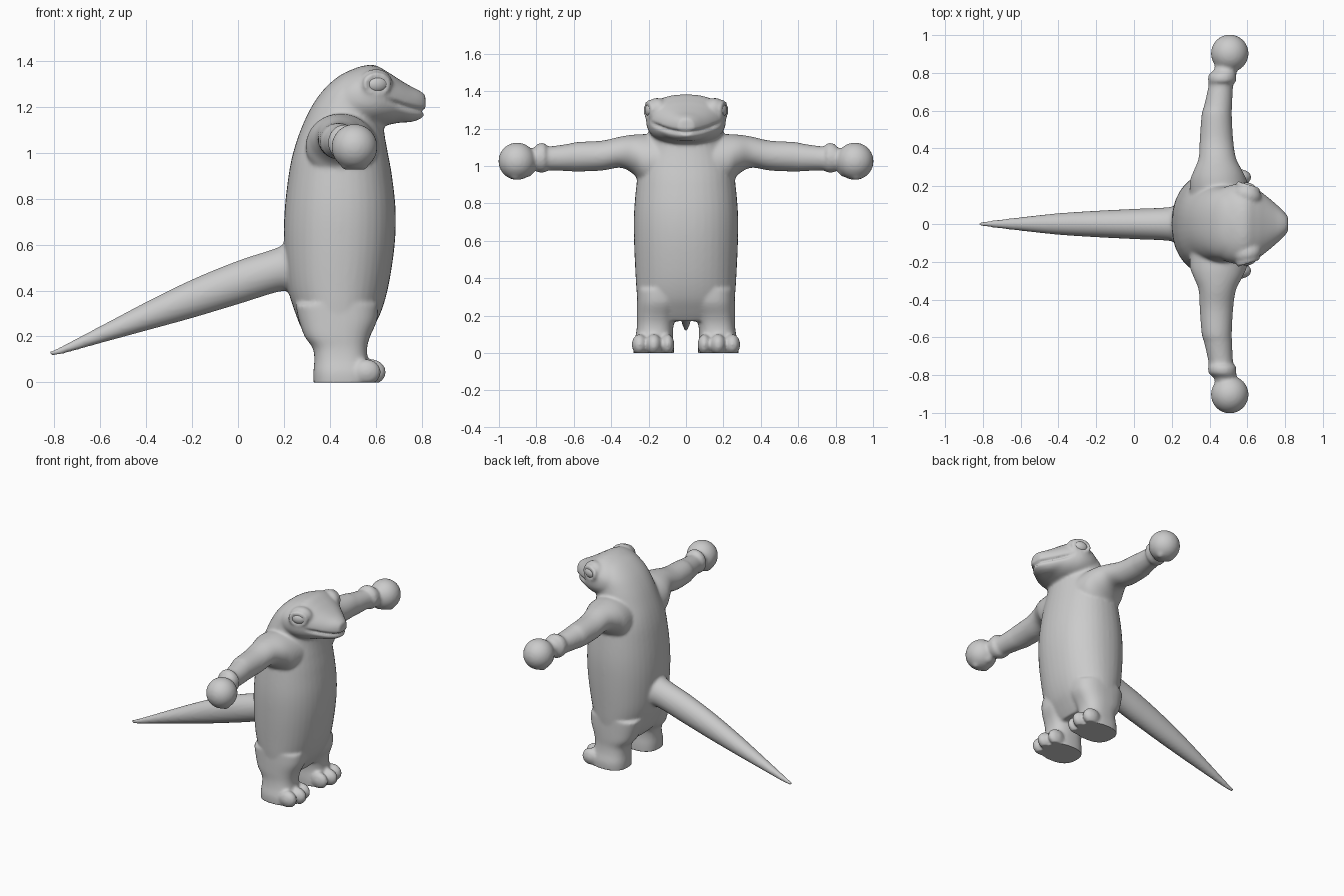
import bpy, bmesh, math
from mathutils import Matrix, Vector

if "Cube" in bpy.data.objects:
    bpy.data.objects.remove(bpy.data.objects["Cube"])

parts = []


def finish(bm, name):
    bmesh.ops.recalc_face_normals(bm, faces=bm.faces)
    me = bpy.data.meshes.new(name)
    bm.to_mesh(me)
    bm.free()
    ob = bpy.data.objects.new(name, me)
    bpy.context.collection.objects.link(ob)
    return ob


def spline(rows, n=6):
    """Catmull-Rom through rows of numbers."""
    out = []
    for i in range(len(rows) - 1):
        p0, p1, p2, p3 = (rows[max(0, min(len(rows) - 1, i + k))] for k in (-1, 0, 1, 2))
        for j in range(n):
            t = j / n
            out.append([0.5 * (2 * b + (c - a) * t + (2 * a - 5 * b + 4 * c - d) * t * t
                               + (3 * b - a - 3 * c + d) * t ** 3)
                        for a, b, c, d in zip(p0, p1, p2, p3)])
    return out + [list(rows[-1])]


def loft(name, axis, rows, side=1, power=2.0, n=40):
    """Rows: position on axis, then min/max of the two other axes in xyz order."""
    bm = bmesh.new()
    rings = []
    for t, a0, a1, b0, b1 in spline(rows):
        ring = []
        for k in range(n):
            c, s = math.cos(2 * math.pi * k / n), math.sin(2 * math.pi * k / n)
            a = (a0 + a1) / 2 + (a1 - a0) / 2 * math.copysign(abs(c) ** (2 / power), c)
            b = (b0 + b1) / 2 + (b1 - b0) / 2 * math.copysign(abs(s) ** (2 / power), s)
            x, y, z = {'X': (t, a, b), 'Y': (a, t, b), 'Z': (a, b, t)}[axis]
            ring.append(bm.verts.new((x, y * side, z)))
        rings.append(ring)
    for r, q in zip(rings, rings[1:]):
        for k in range(n):
            bm.faces.new((r[k], r[(k + 1) % n], q[(k + 1) % n], q[k]))
    bm.faces.new(rings[0])
    bm.faces.new(rings[-1])
    parts.append(finish(bm, name))


def ball(name, center, radii, turn=0.0):
    bm = bmesh.new()
    bmesh.ops.create_uvsphere(bm, u_segments=32, v_segments=20, radius=1)
    m = Matrix.Translation(center) @ Matrix.Rotation(turn, 4, 'Z') @ Matrix.Diagonal((*radii, 1))
    bmesh.ops.transform(bm, matrix=m, verts=bm.verts)
    return finish(bm, name)


# torso and back of the head
loft("torso", 'Z', [
    (0.17, .33, .54, -.22, .22), (0.22, .285, .575, -.25, .25), (0.30, .25, .62, -.262, .262),
    (0.42, .215, .655, -.27, .27), (0.60, .20, .682, -.278, .278), (0.75, .203, .686, -.278, .278),
    (0.90, .22, .67, -.265, .265), (1.00, .24, .652, -.25, .25), (1.10, .273, .635, -.215, .215),
    (1.20, .32, .63, -.197, .197), (1.28, .378, .63, -.18, .18), (1.34, .45, .64, -.14, .14),
    (1.375, .53, .61, -.06, .06)], power=2.2)

# head and snout
loft("head", 'X', [
    (.38, -.12, .12, 1.14, 1.26), (.45, -.18, .18, 1.12, 1.33), (.52, -.208, .208, 1.11, 1.37),
    (.59, -.212, .212, 1.11, 1.382), (.65, -.187, .187, 1.12, 1.352), (.70, -.15, .15, 1.13, 1.32),
    (.75, -.108, .108, 1.133, 1.29), (.79, -.07, .07, 1.145, 1.27), (.816, -.04, .04, 1.165, 1.252)],
    power=2.3)

# tail
loft("tail", 'X', [
    (.32, -.15, .15, .32, .72), (.24, -.115, .115, .375, .65), (.19, -.09, .09, .397, .595),
    (.0, -.08, .08, .34, .53), (-.2, -.07, .07, .28, .448), (-.4, -.057, .057, .225, .35),
    (-.6, -.036, .036, .17, .245), (-.78, -.015, .015, .12, .152), (-.822, -.007, .007, .12, .138)])

for s in (1, -1):
    # arm with wrist cuff, fist and thumb
    loft("arm", 'Y', [
        (.10, .30, .62, .86, 1.165), (.22, .295, .60, .89, 1.17), (.28, .315, .575, .955, 1.167),
        (.35, .342, .54, .99, 1.157), (.45, .348, .525, .975, 1.135), (.58, .358, .518, .97, 1.128),
        (.63, .372, .52, .972, 1.118), (.735, .395, .525, .975, 1.105), (.755, .392, .54, .965, 1.122),
        (.79, .395, .542, .965, 1.12), (.82, .425, .54, .98, 1.095), (.88, .43, .55, .98, 1.09)],
        side=s)
    parts.append(ball("fist", (.507, .903 * s, 1.025), (.1, .1, .1)))
    for dx in (-.035, .035):
        parts.append(ball("finger", (.507 + dx, .91 * s, .965), (.03, .035, .042)))
    parts.append(ball("thumb", (.50, .838 * s, .985), (.04, .026, .042)))

    # leg, foot and three toes
    loft("leg", 'Z', [
        (-.02, .33, .58, .065, .28), (.04, .328, .58, .065, .282), (.10, .332, .565, .07, .268),
        (.15, .325, .562, .066, .262), (.20, .29, .575, .05, .263), (.27, .265, .605, .02, .262),
        (.34, .25, .61, .01, .26)], side=s, power=2.5)
    for y, x, r in ((.098, .56, .036), (.172, .582, .042), (.248, .56, .042)):
        parts.append(ball("toe", (x, y * s, .045), (.062, r, .056)))

    # eye socket bulge and eyelid rim
    turn = -.3 * s
    parts.append(ball("brow", (.60, .155 * s, 1.302), (.075, .055, .062), turn))
    bm = bmesh.new()
    rim = []
    for i in range(36):
        u = 2 * math.pi * i / 36
        row = []
        for j in range(10):
            v = 2 * math.pi * j / 10
            p = Vector(((.054 + .012 * math.cos(v)) * math.cos(u), .014 * math.sin(v),
                        (.042 + .012 * math.cos(v)) * math.sin(u)))
            p = Matrix.Rotation(turn, 3, 'Z') @ p + Vector((.604, .198 * s, 1.298))
            row.append(bm.verts.new(p))
        rim.append(row)
    for i in range(36):
        for j in range(10):
            a, b = rim[i], rim[(i + 1) % 36]
            bm.faces.new((a[j], b[j], b[(j + 1) % 10], a[(j + 1) % 10]))
    parts.append(finish(bm, "eyelid"))
    eye = ball("eye", (.604, .186 * s, 1.298), (.05, .032, .038), turn)
    eye.data.shade_smooth()

# fuse all skin parts into one soft surface
bpy.ops.object.select_all(action='DESELECT')
for p in parts:
    p.select_set(True)
body = parts[0]
bpy.context.view_layer.objects.active = body
bpy.ops.object.join()
body.name = "body"
rm = body.modifiers.new("fuse", 'REMESH')
rm.mode = 'VOXEL'
rm.voxel_size = .009
sm = body.modifiers.new("soften", 'SMOOTH')
sm.factor = .5
sm.iterations = 9
for m in ("fuse", "soften"):
    bpy.ops.object.modifier_apply(modifier=m)

# mouth groove and flat soles
moves = []
for v in body.data.vertices:
    x, y, z = v.co
    if x > .64:
        line = 1.178 + 1.5 * y * y
        depth = .016 * min(1, (x - .64) / .06) * math.exp(-((z - line) / .011) ** 2)
        moves.append((v, v.normal * depth))
for v, d in moves:
    v.co -= d
for v in body.data.vertices:
    v.co.z = max(v.co.z, 0)
body.data.shade_smooth()
